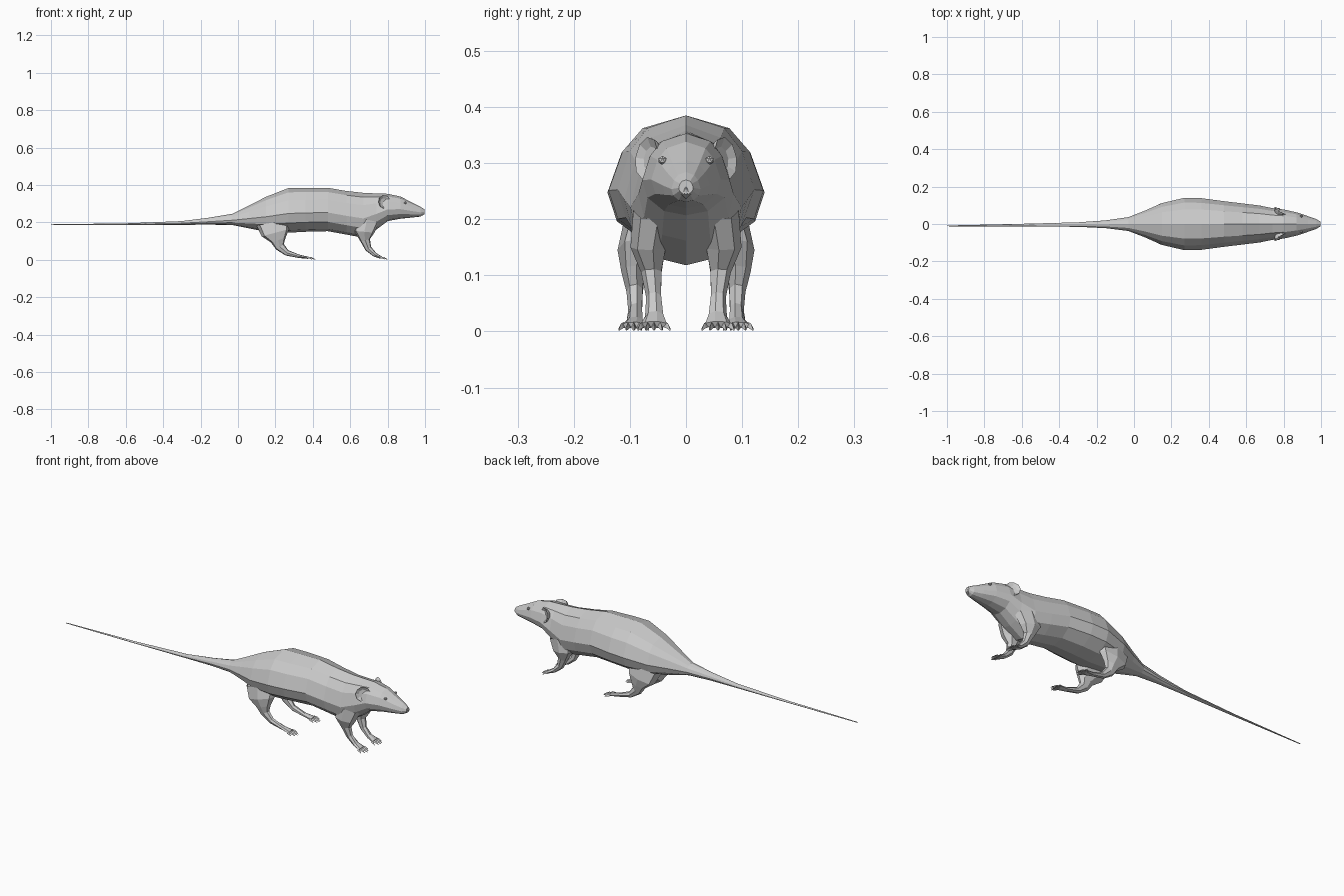
import bpy, bmesh, math
from mathutils import Vector

if "Cube" in bpy.data.objects:
    bpy.data.objects.remove(bpy.data.objects["Cube"])


def make(name, bm, mirror=False):
    bmesh.ops.recalc_face_normals(bm, faces=bm.faces)
    me = bpy.data.meshes.new(name)
    bm.to_mesh(me)
    bm.free()
    ob = bpy.data.objects.new(name, me)
    bpy.context.collection.objects.link(ob)
    if mirror:
        ob.modifiers.new("mirror", 'MIRROR').use_axis = (False, True, False)
    return ob


def loft(bm, rings, cap_start=True):
    loops = [[bm.verts.new(p) for p in r] for r in rings]
    n = len(loops[0])
    for a, b in zip(loops, loops[1:]):
        for i in range(n):
            j = (i + 1) % n
            bm.faces.new((a[i], a[j], b[j], b[i]))
    if cap_start:
        bm.faces.new(loops[0])
    bm.faces.new(loops[-1])


# Tail, body and head in one loft: x, half width, top z, bottom z
sections = [
    (-1.0, .002, .190, .186), (-.6, .007, .195, .186), (-.3, .012, .207, .187),
    (-.15, .021, .226, .188), (-.03, .037, .246, .186), (.06, .072, .291, .168),
    (.15, .112, .337, .150), (.27, .140, .384, .145), (.36, .138, .385, .150),
    (.48, .122, .385, .153), (.58, .110, .368, .135), (.67, .099, .358, .118),
    (.74, .085, .355, .162), (.80, .078, .353, .207), (.87, .062, .338, .220),
    (.93, .042, .306, .226), (.975, .026, .284, .231), (.997, .013, .270, .245)]
# Half cross-section: share of width, share of height from the widest line
half = [(0, 1), (.56, .83), (.82, .52), (1, 0), (.88, -.5), (.5, -.88), (0, -1)]
outline = half + [(-a, b) for a, b in half[-2:0:-1]]
rings = []
for x, w, top, bot in sections:
    mid = bot + (top - bot) * .43
    y0 = .01 * min(x, 0)
    rings.append([(x, y0 + a * w, mid + b * ((top - mid) if b > 0 else (mid - bot)))
                  for a, b in outline])
bm = bmesh.new()
loft(bm, rings)
make("body_and_tail", bm)


# Legs: path of x, y, z, radius along the body, radius across
def leg(name, path, toe_len):
    bm = bmesh.new()
    rings = []
    for i, (x, y, z, rl, ry) in enumerate(path):
        a = Vector(path[max(i - 1, 0)][:3])
        b = Vector(path[min(i + 1, len(path) - 1)][:3])
        side = Vector((0, 1, 0))
        fwd = side.cross((b - a).normalized()).normalized()
        rings.append([Vector((x, y, z)) + side * ry * math.cos(t) + fwd * rl * math.sin(t)
                      for t in [math.tau * k / 7 for k in range(7)]])
    loft(bm, rings, False)
    # Pointed toes fanned across the end of the foot
    x, y, z, rl, ry = path[-1]
    for k in range(-2, 3):
        c = Vector((x - .006, y + k * ry * .4, z))
        tip = Vector((x + toe_len * (1 - .12 * k * k), y + k * ry * .58, .002))
        knuckle = c.lerp(tip, .55) + Vector((0, 0, .003))
        tri = [(0, .006), (.005, -.004), (-.005, -.004)]
        loft(bm, [[p + Vector((0, u * s, v * s)) for u, v in tri]
                  for p, s in ((c, 1), (knuckle, .8), (tip, .15))])
    make(name, bm, True)


leg("front_leg", [
    (.69, .058, .215, .070, .036), (.675, .066, .150, .056, .033),
    (.680, .061, .105, .027, .019), (.697, .057, .060, .018, .014),
    (.732, .056, .027, .012, .017), (.765, .057, .012, .007, .025)], .035)
leg("hind_leg", [
    (.19, .070, .200, .095, .040), (.200, .088, .145, .078, .034),
    (.215, .093, .105, .042, .022), (.224, .091, .070, .026, .015),
    (.262, .090, .037, .016, .013), (.330, .091, .018, .009, .015),
    (.375, .093, .011, .006, .023)], .040)

# Dished ears, facing forwards and outwards
bm = bmesh.new()
centre = Vector((.783, .069, .309))
normal = Vector((.5, .82, .15)).normalized()
u = Vector((0, 0, 1)).cross(normal).normalized()
v = normal.cross(u)
loft(bm, [[centre + normal * h + (u * math.cos(t) + v * math.sin(t)) * r
           for t in [math.tau * k / 9 for k in range(9)]]
          for r, h in ((.020, -.024), (.036, -.004), (.038, .002), (.022, -.006))])
make("ear", bm, True)

# Eyes
bm = bmesh.new()
bmesh.ops.create_icosphere(bm, subdivisions=1, radius=.008)
bmesh.ops.translate(bm, verts=bm.verts, vec=(.895, .042, .305))
make("eye", bm, True)

# Nose
bm = bmesh.new()
bmesh.ops.create_icosphere(bm, subdivisions=1, radius=.014)
bmesh.ops.translate(bm, verts=bm.verts, vec=(.986, 0, .25))
make("nose", bm)
